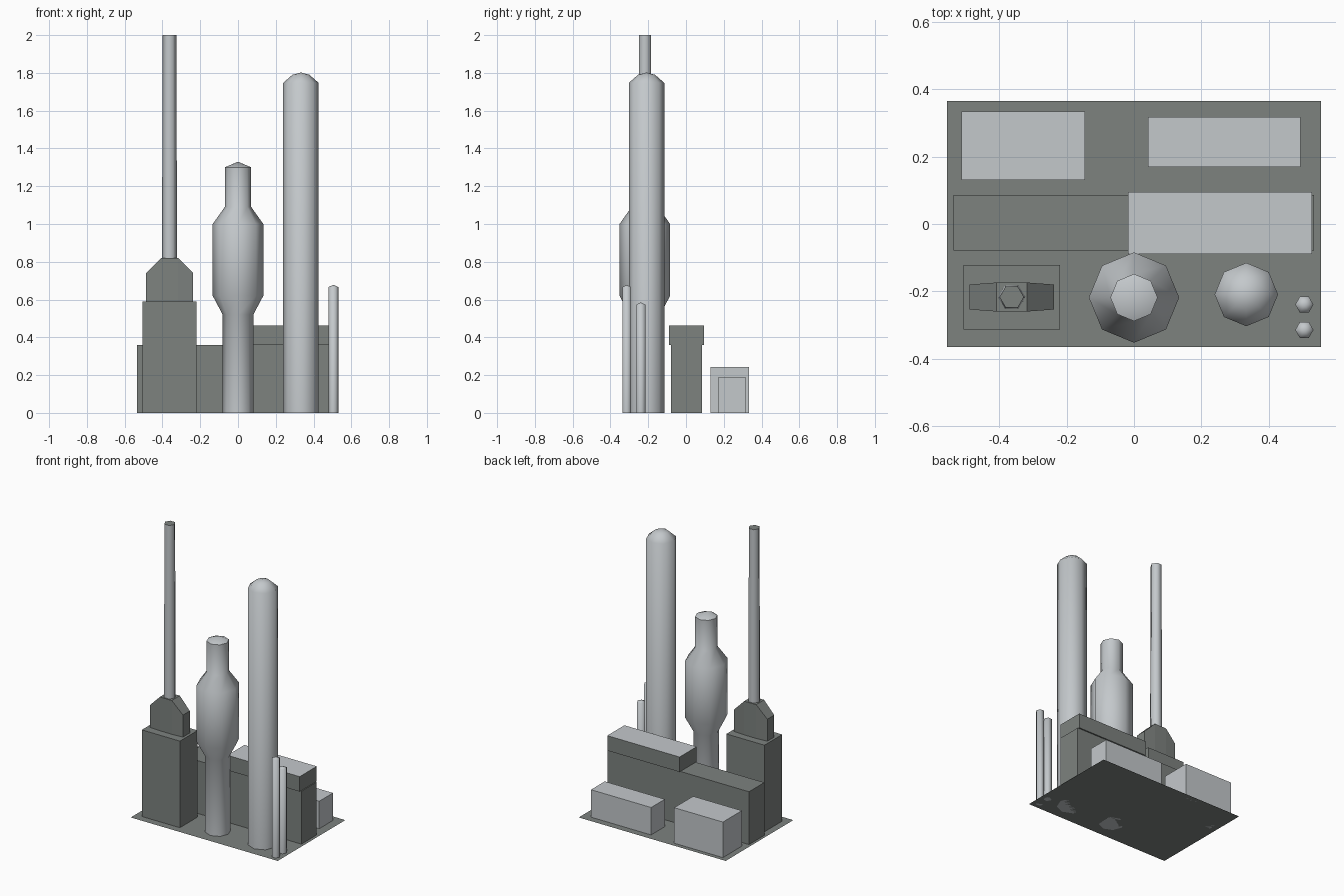
import bpy, bmesh, math

if "Cube" in bpy.data.objects:
    bpy.data.objects.remove(bpy.data.objects["Cube"])


def material(name, rgb):
    m = bpy.data.materials.new(name)
    m.diffuse_color = (*rgb, 1)
    m.use_nodes = True
    m.node_tree.nodes["Principled BSDF"].inputs["Base Color"].default_value = m.diffuse_color
    return m


LIGHT = material("pale grey", (0.55, 0.58, 0.60))
DARK = material("dark grey", (0.205, 0.223, 0.212))


def finish(name, bm, mats):
    bmesh.ops.recalc_face_normals(bm, faces=bm.faces)
    me = bpy.data.meshes.new(name)
    bm.to_mesh(me)
    bm.free()
    for m in mats:
        me.materials.append(m)
    ob = bpy.data.objects.new(name, me)
    bpy.context.collection.objects.link(ob)
    return ob


def box(name, x0, x1, y0, y1, z0, z1, mats):
    bm = bmesh.new()
    bmesh.ops.create_cube(bm, size=1)
    for v in bm.verts:
        v.co = ((x0 + x1) / 2 + v.co.x * (x1 - x0),
                (y0 + y1) / 2 + v.co.y * (y1 - y0),
                (z0 + z1) / 2 + v.co.z * (z1 - z0))
    return finish(name, bm, mats)


def turned(name, x, y, sides, profile, mats, angle=60):
    """Loft rings of (radius, height); radius 0 closes to a point."""
    bm = bmesh.new()
    rings = []
    for r, z in profile:
        if r == 0:
            rings.append([bm.verts.new((x, y, z))])
        else:
            rings.append([bm.verts.new((x + r * math.cos(math.tau * i / sides),
                                        y + r * math.sin(math.tau * i / sides), z))
                          for i in range(sides)])
    for a, b in zip(rings, rings[1:]):
        for i in range(sides):
            j = (i + 1) % sides
            bm.faces.new([a[i], a[j], b[0]] if len(b) == 1 else [a[i], a[j], b[j], b[i]])
    bm.faces.new(rings[0])
    if len(rings[-1]) > 1:
        bm.faces.new(rings[-1])
    ob = finish(name, bm, mats)
    bpy.context.view_layer.objects.active = ob
    ob.select_set(True)
    bpy.ops.object.shade_smooth_by_angle(angle=math.radians(angle))
    ob.select_set(False)
    return ob


# Flat ground slab
bm = bmesh.new()
bm.faces.new([bm.verts.new(c) for c in
              ((-.554, -.364, 0), (.554, -.364, 0), (.554, .364, 0), (-.554, .364, 0))])
finish("base_plate", bm, [DARK])

# Low buildings
box("back_left_block", -.512, -.145, .13, .334, 0, .242, [LIGHT])
box("back_right_block", .041, .494, .169, .317, 0, .187, [LIGHT])
box("long_hall", -.535, .533, -.079, .086, 0, .36, [DARK])

# Upper hall with a pale roof
hall = box("upper_hall", -.018, .527, -.089, .095, .36, .462, [DARK, LIGHT])
for p in hall.data.polygons:
    p.material_index = int(p.normal.z > .5)

# Mast tower: shaft, then a shouldered head slightly thicker in the middle
box("tower_shaft", -.506, -.219, -.313, -.122, 0, .59, [DARK])
bm = bmesh.new()
cx, cy = -.3625, -.2165
columns = []
for dx, half, top in ((-.125, .037, .74), (-.045, .043, .82), (.045, .043, .82), (.125, .037, .74)):
    columns.append([bm.verts.new((cx + dx, cy + s * half, z))
                    for s, z in ((-1, .59), (1, .59), (1, top), (-1, top))])
for a, b in zip(columns, columns[1:]):
    for i in range(4):
        j = (i + 1) % 4
        bm.faces.new([a[i], a[j], b[j], b[i]])
bm.faces.new(columns[0])
bm.faces.new(columns[-1])
finish("tower_head", bm, [DARK])

# Mast with a dark end cap
mast = turned("mast", cx, cy, 6, [(.04, .81), (.036, 2)], [LIGHT, DARK], 70)
for p in mast.data.polygons:
    if p.normal.z > .5:
        p.material_index = 1

# Round vessels and slim pipes
turned("bulged_vessel", 0, -.218, 8,
       [(.081, 0), (.081, .52), (.134, .62), (.134, 1.0), (.07, 1.09), (.07, 1.3), (0, 1.33)], [LIGHT])
turned("tall_column", .333, -.209, 8,
       [(.094, 0), (.094, 1.747), (.045, 1.79), (0, 1.802)], [LIGHT])
for name, y, h in (("front_pipe", -.314, .678), ("rear_pipe", -.239, .585)):
    turned(name, .505, y, 6, [(.027, 0), (.027, h - .012), (0, h)], [LIGHT], 70)
